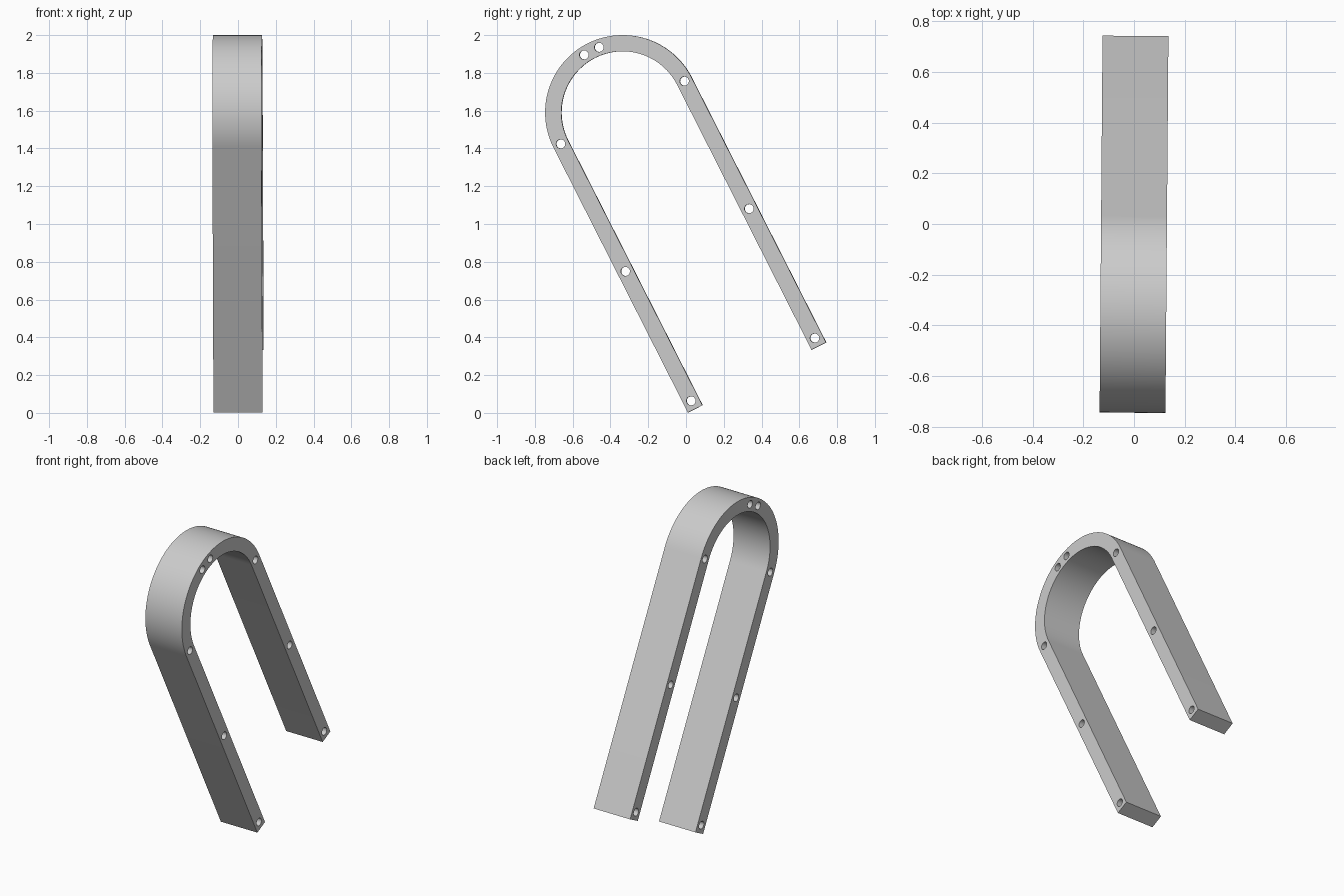
import bpy
import bmesh
from math import cos, sin, pi, radians
from mathutils import Matrix, Vector

cube = bpy.data.objects.get("Cube")
if cube:
    bpy.data.objects.remove(cube, do_unlink=True)

CENTRE = Vector((-0.335, 1.59))     # bend centre in the side plane (y, z)
OUTER, INNER = 0.41, 0.324
MIDDLE = (OUTER + INNER) / 2
LEG = 1.573
HALF_WIDTH = 0.13
HOLE = 0.024
TILT = radians(26.9)
ALONG = Vector((sin(TILT), -cos(TILT)))   # direction the legs run


def polar(radius, angle, origin=CENTRE):
    return origin + radius * Vector((cos(angle), sin(angle)))


def arc(radius, steps=64):
    return [polar(radius, TILT + pi * i / steps) for i in range(steps + 1)]


def leg_ends(points):
    """Extend an arc with the far ends of both legs."""
    return [points[0] + ALONG * LEG] + points + [points[-1] + ALONG * LEG]


def add_loop(curve, points):
    spline = curve.splines.new('POLY')
    spline.points.add(len(points) - 1)
    for target, p in zip(spline.points, points):
        target.co = (p.x, p.y, 0, 1)
    spline.use_cyclic_u = True


# U-shaped band outline
curve = bpy.data.curves.new("bent_strap", 'CURVE')
curve.dimensions = '2D'
curve.fill_mode = 'BOTH'
curve.extrude = HALF_WIDTH
add_loop(curve, leg_ends(arc(OUTER)) + leg_ends(arc(INNER))[::-1])

# Through holes: three on each leg, two on the bend
holes = [polar(MIDDLE, side) + ALONG * s
         for side in (TILT, TILT + pi) for s in (0, 0.757, 1.525)]
holes += [polar(MIDDLE, radians(a)) for a in (109.8, 123.7)]
for hole in holes:
    add_loop(curve, [polar(HOLE, 2 * pi * i / 24, hole) for i in range(24)])

# Turn the outline into a solid band standing upright
strap = bpy.data.objects.new("bent_strap", curve)
bpy.context.collection.objects.link(strap)
bpy.ops.object.select_all(action='DESELECT')
strap.select_set(True)
bpy.context.view_layer.objects.active = strap
bpy.ops.object.convert(target='MESH')
strap = bpy.context.object

upright = Matrix(((0, 0, 1, 0), (1, 0, 0, 0), (0, 1, 0, 0), (0, 0, 0, 1)))
bm = bmesh.new()
bm.from_mesh(strap.data)
bmesh.ops.remove_doubles(bm, verts=bm.verts, dist=0.0001)
bm.transform(Matrix.Rotation(radians(-0.45), 4, 'Z') @ upright)
bmesh.ops.recalc_face_normals(bm, faces=bm.faces)
bm.to_mesh(strap.data)
bm.free()
bpy.ops.object.shade_smooth_by_angle(angle=radians(30))

# Plain grey finish
grey = bpy.data.materials.new("light_grey")
grey.use_nodes = True
colour = (0.6, 0.6, 0.6, 1)
grey.diffuse_color = colour
grey.node_tree.nodes["Principled BSDF"].inputs["Base Color"].default_value = colour
strap.data.materials.clear()
strap.data.materials.append(grey)
